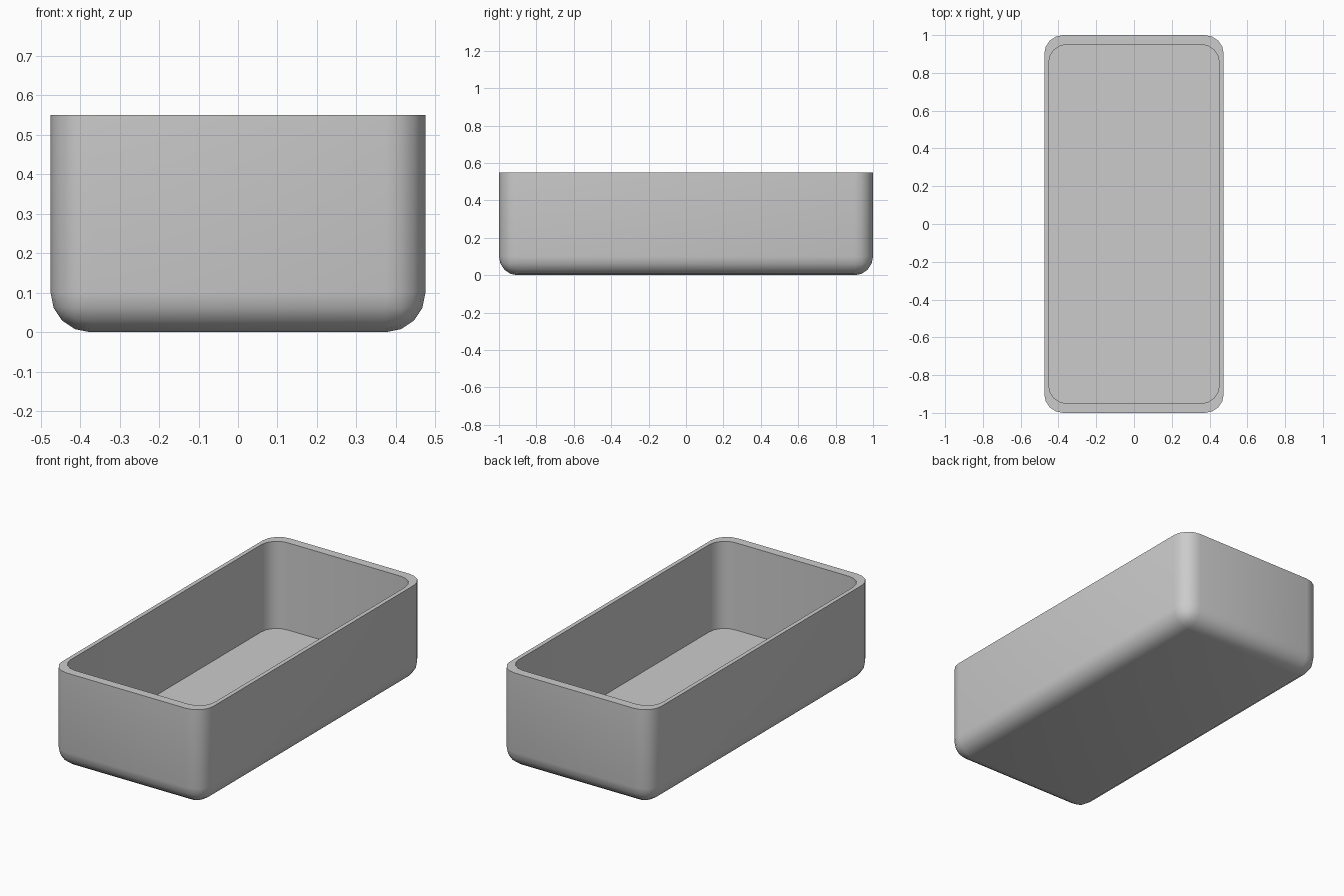
import bpy, bmesh
from mathutils import Matrix

if "Cube" in bpy.data.objects:
    bpy.data.objects.remove(bpy.data.objects["Cube"])

W, L, H = 0.95, 2.0, 0.55      # outer size
RADIUS, SEGMENTS = 0.1, 4      # edge rounding
FLOOR = 0.055                  # inner floor height

bm = bmesh.new()

# Outer block standing on z = 0
bmesh.ops.create_cube(bm, size=1, matrix=Matrix.Translation((0, 0, H / 2)) @ Matrix.Diagonal((W, L, H, 1)))

# Round every edge except the four around the open top
edges = [e for e in bm.edges if min(v.co.z for v in e.verts) < 0.01]
bmesh.ops.bevel(bm, geom=edges, offset=RADIUS, segments=SEGMENTS, profile=0.5,
                affect='EDGES', clamp_overlap=True)

# Flat rim, then the straight-sided cavity with a flat floor
top = max(bm.faces, key=lambda f: f.calc_center_median().z)
top = bmesh.ops.extrude_discrete_faces(bm, faces=[top])["faces"][0]
bmesh.ops.scale(bm, vec=(0.95, 0.95, 1), verts=top.verts[:])
top = bmesh.ops.extrude_discrete_faces(bm, faces=[top])["faces"][0]
bmesh.ops.translate(bm, vec=(0, 0, FLOOR - H), verts=top.verts[:])
bmesh.ops.recalc_face_normals(bm, faces=bm.faces[:])

mesh = bpy.data.meshes.new("tray")
bm.to_mesh(mesh)
bm.free()
tray = bpy.data.objects.new("tray", mesh)
bpy.context.collection.objects.link(tray)

# Smooth roundings, sharp rim and floor edges
bpy.context.view_layer.objects.active = tray
tray.select_set(True)
bpy.ops.object.shade_smooth_by_angle()
